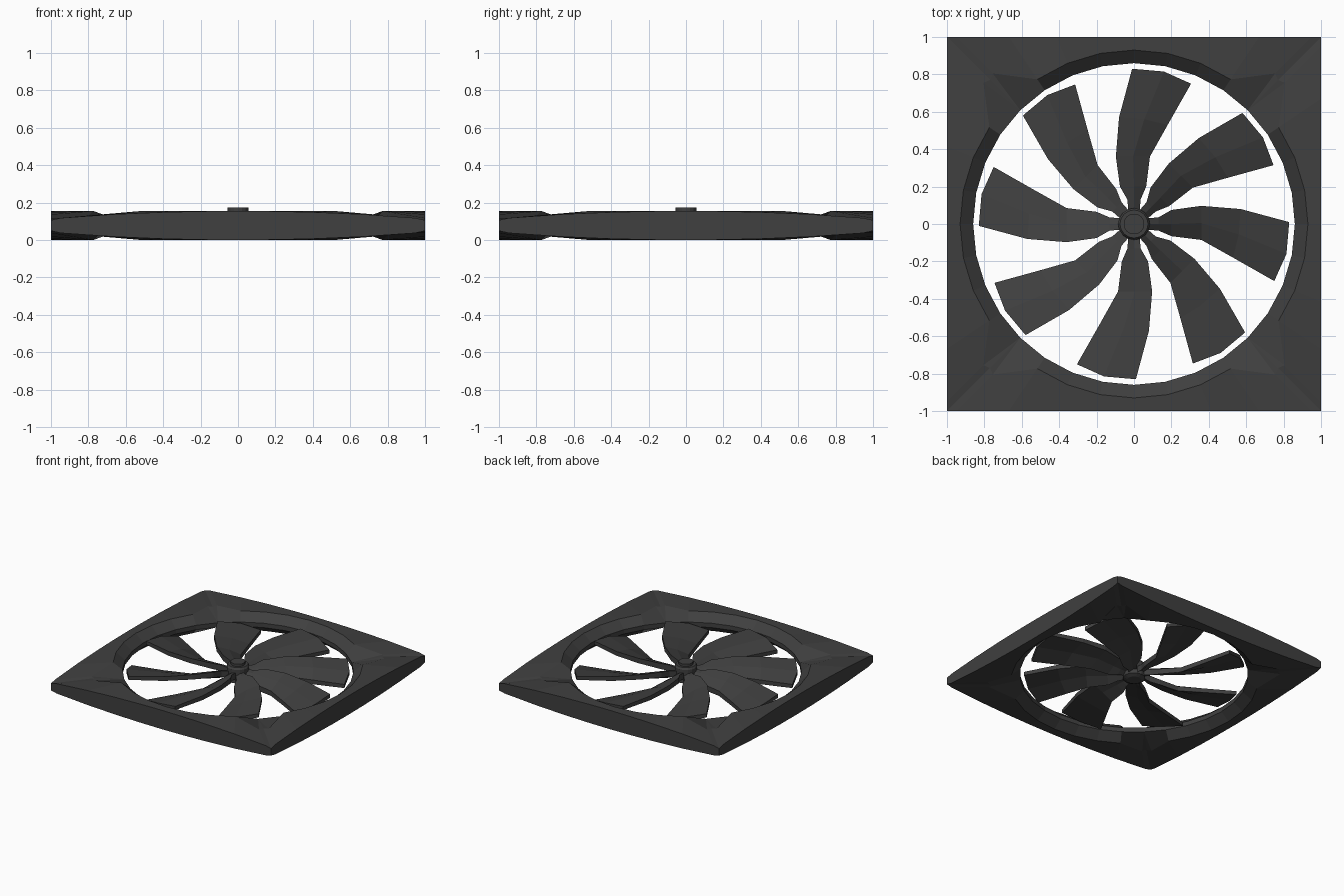
import bpy, bmesh, math
from mathutils import Matrix

if "Cube" in bpy.data.objects:
    bpy.data.objects.remove(bpy.data.objects["Cube"])

grey = bpy.data.materials.new("dark_grey")
grey.diffuse_color = (0.05, 0.05, 0.05, 1)
grey.use_nodes = True
grey.node_tree.nodes["Principled BSDF"].inputs["Base Color"].default_value = grey.diffuse_color
MID = 0.0775  # everything is mirrored about this height


def finish(bm, name):
    bmesh.ops.remove_doubles(bm, verts=bm.verts, dist=0.0005)
    bmesh.ops.recalc_face_normals(bm, faces=bm.faces)
    me = bpy.data.meshes.new(name)
    bm.to_mesh(me)
    bm.free()
    me.materials.append(grey)
    ob = bpy.data.objects.new(name, me)
    bpy.context.collection.objects.link(ob)
    return ob


# Square frame: stations round the ring, each with outer edge, rim and hole points
def stations():
    out = []
    for k in range(32):
        a = math.radians(k * 11.25)
        c, s = math.cos(a), math.sin(a)
        hole = (0.86 * c, 0.86 * s, 0.018)
        if k % 8 == 4:  # corner: sunken pad and tapered tip
            q = Matrix.Rotation(math.radians(90 * (k // 8)), 3, 'Z')
            for ox, oy, oz, rx, ry in ((1, .95, .040, .805, .755),
                                       (1, 1, .028, .77, .77),
                                       (.95, 1, .040, .755, .805)):
                o = q @ Matrix.Translation((ox, oy, oz)).translation
                r = q @ Matrix.Translation((rx, ry, .045)).translation
                out.append((tuple(o), tuple(r), hole))
        else:
            m = max(abs(c), abs(s))
            t = min(abs(c), abs(s)) / m
            out.append(((c / m, s / m, MID - 0.04 * t * t),
                        (0.93 * c, 0.93 * s, MID), hole))
    return out


bm = bmesh.new()
loops = []
for st in stations():
    top = [bm.verts.new((x, y, MID + z)) for x, y, z in st]
    low = [bm.verts.new((x, y, MID - z)) for x, y, z in reversed(st)]
    loops.append(top + low)
n = len(loops)
for i in range(n):
    a, b = loops[i], loops[(i + 1) % n]
    for j in range(6):
        k = (j + 1) % 6
        bm.faces.new((a[j], a[k], b[k], b[j]))
finish(bm, "square_frame")

# Swept blades: rows of (left x, y), (middle x, y), (right x, y), half pitch, thickness
ROWS = [((-.03, .06), (0, .06), (.03, .06), .010, .05),
        ((-.035, .13), (0, .13), (.035, .13), .020, .05),
        ((-.075, .20), (0, .20), (.065, .20), .035, .045),
        ((-.097, .36), (-.005, .36), (.085, .36), .040, .04),
        ((-.080, .57), (.055, .56), (.18, .53), .035, .035),
        ((-.010, .83), (.160, .815), (.305, .75), .030, .03)]
bm = bmesh.new()
for b in range(8):
    rot = Matrix.Rotation(math.radians(45 * b), 3, 'Z')
    secs = []
    for l, m, r, p, th in ROWS:
        pts = [(l, p), (m, .008), (r, -p)]
        up = [(x, y, MID + z + th / 2) for (x, y), z in pts]
        dn = [(x, y, MID + z - th / 2) for (x, y), z in reversed(pts)]
        secs.append([bm.verts.new(rot @ Matrix.Translation(v).translation) for v in up + dn])
    for s, t in zip(secs, secs[1:]):
        for j in range(6):
            k = (j + 1) % 6
            bm.faces.new((s[j], s[k], t[k], t[j]))
    bm.faces.new(secs[0])
    bm.faces.new(secs[-1])
finish(bm, "fan_blades")

# Hub: lathed stepped profile
bm = bmesh.new()
PROFILE = [(.055, .015), (.085, .03), (.085, .14), (.075, .155), (.055, .155), (.055, .175)]
rings = [[bm.verts.new((r * math.cos(math.tau * i / 16), r * math.sin(math.tau * i / 16), z))
          for i in range(16)] for r, z in PROFILE]
for s, t in zip(rings, rings[1:]):
    for i in range(16):
        j = (i + 1) % 16
        bm.faces.new((s[i], s[j], t[j], t[i]))
bm.faces.new(rings[0])
bm.faces.new(rings[-1])
finish(bm, "hub")
